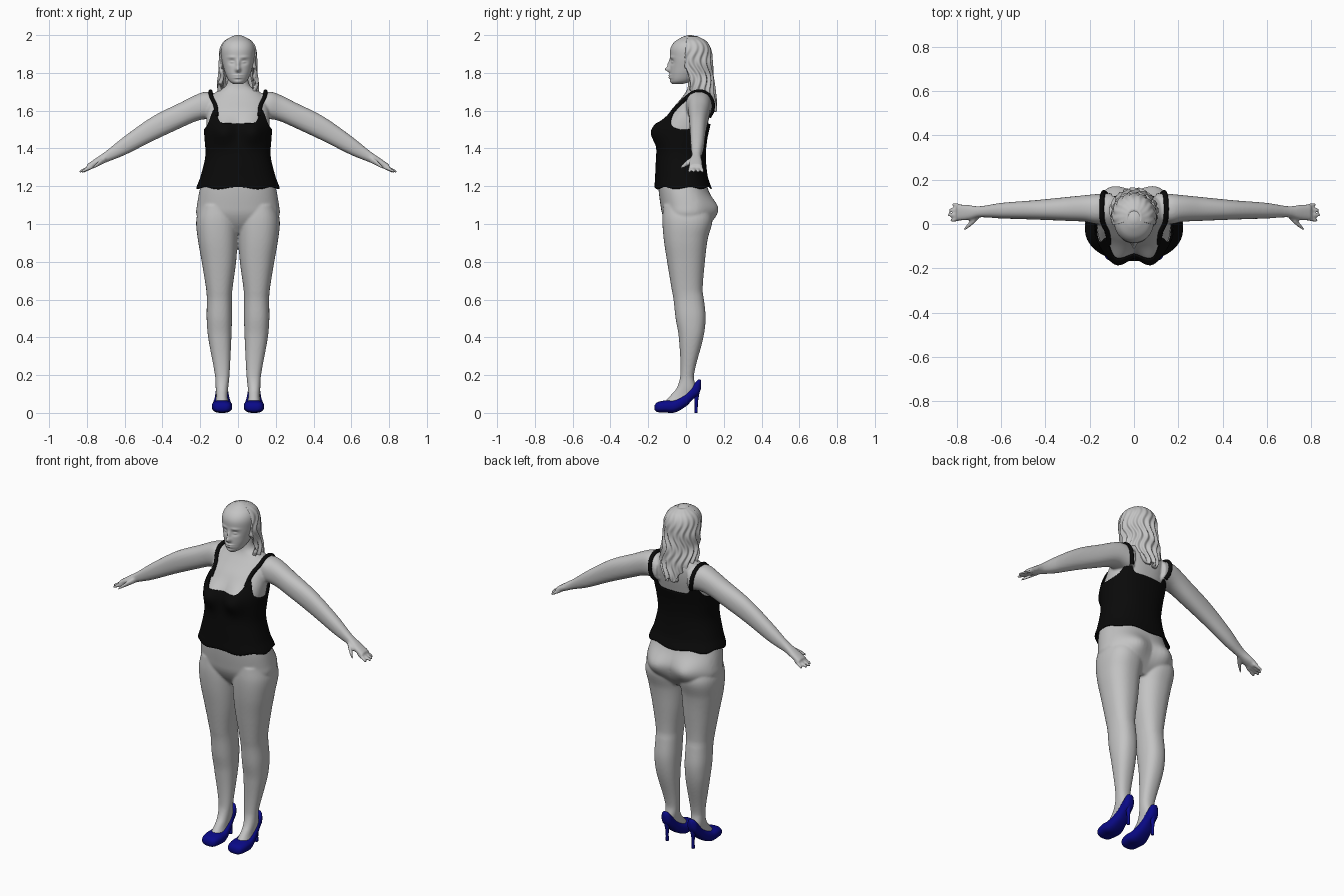
import bpy, bmesh
from math import sin, cos, pi, exp, copysign
from mathutils import Vector

cube = bpy.data.objects.get("Cube")
if cube:
    bpy.data.objects.remove(cube)


def material(name, rgb):
    m = bpy.data.materials.new(name)
    m.use_nodes = True
    m.diffuse_color = (*rgb, 1)
    bsdf = next(n for n in m.node_tree.nodes if n.type == 'BSDF_PRINCIPLED')
    bsdf.inputs["Base Color"].default_value = (*rgb, 1)
    return m


GREY = material("pale grey", (0.55, 0.55, 0.55))
BLACK = material("black fabric", (0.003, 0.003, 0.003))
BLUE = material("blue leather", (0.003, 0.003, 0.25))


def add_object(name, bm, mat):
    bmesh.ops.recalc_face_normals(bm, faces=bm.faces)
    mesh = bpy.data.meshes.new(name)
    bm.to_mesh(mesh)
    bm.free()
    mesh.materials.append(mat)
    mesh.shade_smooth()
    ob = bpy.data.objects.new(name, mesh)
    bpy.context.collection.objects.link(ob)
    return ob


def sample(rows, t):
    """Smooth interpolation of section rows (position, a low, a high, b low, b high)."""
    i = 0
    while i < len(rows) - 2 and t > rows[i + 1][0]:
        i += 1
    p, q = rows[i], rows[i + 1]
    o, r = rows[max(i - 1, 0)], rows[min(i + 2, len(rows) - 1)]
    h = q[0] - p[0]
    u = min(max((t - p[0]) / h, 0), 1)
    out = []
    for k in range(1, 5):
        m0 = (q[k] - o[k]) / (q[0] - o[0]) * h
        m1 = (r[k] - p[k]) / (r[0] - p[0]) * h
        d = q[k] - p[k]
        out.append(p[k] + u * (m0 + u * (3 * d - 2 * m0 - m1 + u * (m0 + m1 - 2 * d))))
    return out


def section_point(sec, angle, power=2.3, grow=0.0):
    al, ah, bl, bh = sec
    c, s = cos(angle), sin(angle)
    return ((al + ah) / 2 + ((ah - al) / 2 + grow) * copysign(abs(c) ** (2 / power), c),
            (bl + bh) / 2 + ((bh - bl) / 2 + grow) * copysign(abs(s) ** (2 / power), s))


def skin_grid(bm, grid, wrap=True):
    rings = [[bm.verts.new(p) for p in ring] for ring in grid]
    n = len(rings[0])
    for r0, r1 in zip(rings, rings[1:]):
        for j in range(n if wrap else n - 1):
            k = (j + 1) % n
            bm.faces.new((r0[j], r0[k], r1[k], r1[j]))
    return rings


def loft(bm, rows, place, steps=40, sides=40, power=2.3):
    grid = []
    for i in range(steps + 1):
        t = rows[0][0] + (rows[-1][0] - rows[0][0]) * i / steps
        sec = sample(rows, t)
        grid.append([place(*section_point(sec, 2 * pi * j / sides, power), t) for j in range(sides)])
    rings = skin_grid(bm, grid)
    bm.faces.new(rings[0])
    bm.faces.new(rings[-1])


def even(rows):
    """Expand rows (z, half width, front, back) to symmetric sections."""
    return [(z, -w, w, f, b) for z, w, f, b in rows]


def bell(d, width):
    return exp(-(d / width) ** 2)


# Section tables
TORSO = even([(.95, .1, -.06, .08), (1.0, .19, -.1, .12), (1.05, .22, -.125, .14),
              (1.1, .217, -.135, .145), (1.18, .203, -.145, .118), (1.25, .183, -.148, .1),
              (1.36, .158, -.143, .09), (1.45, .162, -.135, .098), (1.52, .167, -.122, .113),
              (1.6, .165, -.08, .13), (1.66, .15, -.03, .135), (1.7, .115, 0, .13),
              (1.73, .065, .01, .112), (1.8, .05, .012, .1)])
LEG = [(.05, .05, .12, -.12, 0), (.09, .055, .115, -.085, .045), (.13, .052, .118, -.05, .052),
       (.2, .045, .122, -.03, .042), (.4, .035, .158, -.038, .092), (.5, .032, .166, -.055, .104),
       (.6, .032, .165, -.066, .095), (.65, .03, .168, -.075, .088), (.8, .01, .192, -.1, .1),
       (.92, .002, .213, -.118, .115), (1.02, 0, .221, -.125, .14), (1.1, .02, .2, -.12, .12)]
ARM = [(.1, 1.55, 1.685, 0, .14), (.17, 1.555, 1.7, 0, .135), (.22, 1.545, 1.685, .01, .13),
       (.3, 1.51, 1.645, .014, .122), (.45, 1.44, 1.57, .02, .107), (.6, 1.365, 1.465, .025, .095),
       (.7, 1.325, 1.385, .03, .08), (.75, 1.303, 1.35, .018, .086), (.8, 1.285, 1.315, .016, .088)]


def torso_place(x, y, z):
    side = abs(x)
    if y < -.03:
        y -= .05 * bell(side - .08, .06) * bell(z - 1.49, .065)
    elif y > .05:
        y += .035 * bell(side - .1, .075) * bell(z - 1.07, .07)
    return (x, y, z)


# Body: torso, legs, arms and fingers fused into one skin
bm = bmesh.new()
loft(bm, TORSO, torso_place, 70, 64)
for s in (1, -1):
    loft(bm, LEG, lambda x, y, z: (s * x, y, z), 60)
    limb = lambda z, y, x: (s * x, y, z)
    loft(bm, ARM, limb, 50)
    for k, tip in enumerate((.83, .842, .838, .822)):
        y, dy, r = .026 + .0175 * k, .006 * (k - 1.5), .0085
        z = 1.3
        loft(bm, [(.77, z - r, z + r + .006, y - r, y + r),
                  (tip - .008, 1.272, 1.288, y + dy - r, y + dy + r),
                  (tip, 1.27, 1.28, y + dy - .004, y + dy + .004)], limb, 10, 12)
    loft(bm, [(.7, 1.325, 1.36, .025, .055), (.73, 1.31, 1.34, -.005, .027),
              (.758, 1.295, 1.315, -.026, -.008), (.768, 1.29, 1.305, -.03, -.02)], limb, 10, 12)
body = add_object("body", bm, GREY)
mod = body.modifiers.new("fuse", 'REMESH')
mod.mode, mod.voxel_size, mod.use_smooth_shade = 'VOXEL', .0065, True
mod = body.modifiers.new("soften", 'SMOOTH')
mod.factor, mod.iterations = .5, 4

# Head with modelled face
HEAD = even([(1.74, .022, -.07, -.02), (1.755, .045, -.08, .03), (1.79, .064, -.084, .07),
             (1.83, .077, -.084, .1), (1.88, .088, -.084, .12), (1.93, .089, -.082, .12),
             (1.965, .073, -.06, .1), (1.99, .038, -.02, .065), (2.0, .01, .01, .03)])


def face_place(x, y, z):
    if y < 0:
        side = abs(x)
        nose = .024 * bell(x, .013) * bell(z - 1.818, .014) + .013 * bell(x, .01) * bell(z - 1.845, .022)
        lips = .009 * bell(x, .022) * (bell(z - 1.787, .005) + bell(z - 1.775, .006))
        brow = .004 * bell(side - .035, .022) * bell(z - 1.883, .008)
        sockets = .01 * bell(side - .032, .018) * bell(z - 1.858, .014)
        lids = .007 * bell(side - .032, .011) * bell(z - 1.857, .006)
        chin = .005 * bell(x, .02) * bell(z - 1.752, .01)
        y -= nose + lips + brow + lids + chin - sockets
    return (x, y, z)


bm = bmesh.new()
loft(bm, HEAD, face_place, 90, 120, 2.1)
add_object("head", bm, GREY)

# Long wavy hair around the back and sides
HAIR = even([(1.58, .075, 0, .162), (1.68, .1, -.03, .156), (1.74, .106, -.04, .148),
             (1.8, .099, -.06, .14), (1.87, .098, -.075, .138), (1.93, .094, -.07, .13),
             (1.97, .071, -.05, .105), (1.995, .028, -.01, .06)])
grid = []
for i in range(61):
    ring = []
    for j in range(97):
        a = -.1 * pi + 1.2 * pi * j / 96
        bottom = 1.6 + .09 * cos(a) ** 2 + .015 * sin(9 * a)
        z = 1.995 + (bottom - 1.995) * i / 60
        wave = .006 * min(1, (1.995 - z) * 6) * sin(17 * a + 2.5 * sin(38 * z))
        x, y = section_point(sample(HAIR, z), a, 2.1, wave)
        ring.append((x, y, z))
    grid.append(ring)
bm = bmesh.new()
skin_grid(bm, grid, False)
hair = add_object("hair", bm, GREY)
mod = hair.modifiers.new("thickness", 'SOLIDIFY')
mod.thickness, mod.offset = .02, -1

# Sleeveless top following the torso, with scooped neck and armholes
grid = []
for i in range(41):
    ring = []
    for j in range(96):
        a = 2 * pi * j / 96
        side = abs(cos(a))
        top = 1.53 + .075 * bell(side - .68, .13) - .03 * side ** 6
        z = 1.19 + .006 * sin(7 * a) * (1 - i / 40) + (top - 1.19) * i / 40
        x, y = section_point(sample(TORSO, z), a, 2.3, .009 + .005 * bell(z - 1.19, .04))
        ring.append(torso_place(x, y, z))
    grid.append(ring)
bm = bmesh.new()
skin_grid(bm, grid)
tank = add_object("tank_top", bm, BLACK)
tank.modifiers.new("thickness", 'SOLIDIFY').thickness = .006

# Shoulder straps laid on the body
bpy.context.view_layer.update()
skin = body.evaluated_get(bpy.context.evaluated_depsgraph_get())
PATH = [(.122, -.1, 1.58), (.13, -.06, 1.64), (.138, -.01, 1.69), (.143, .05, 1.71),
        (.143, .1, 1.705), (.14, .14, 1.66), (.132, .145, 1.6), (.122, .14, 1.55)]
for s, label in ((1, "left"), (-1, "right")):
    curve = bpy.data.curves.new(label + "_strap", 'CURVE')
    curve.dimensions = '3D'
    curve.bevel_depth, curve.bevel_resolution = .011, 2
    curve.use_fill_caps = True
    line = curve.splines.new('BEZIER')
    line.bezier_points.add(len(PATH) - 1)
    for pt, co in zip(line.bezier_points, PATH):
        ok, near, normal, _ = skin.closest_point_on_mesh(Vector((s * co[0], co[1], co[2])))
        pt.co = near + normal * .004
        pt.handle_left_type = pt.handle_right_type = 'AUTO'
    curve.materials.append(BLACK)
    bpy.context.collection.objects.link(bpy.data.objects.new(label + "_strap", curve))

# High heeled shoes
SHOE = [(-.166, .06, .108, .015, .04), (-.155, .042, .127, .005, .055), (-.11, .031, .138, .002, .066),
        (-.06, .033, .136, .002, .07), (0, .045, .124, .035, .105), (.04, .053, .117, .075, .15),
        (.068, .058, .112, .1, .178), (.08, .072, .098, .13, .172)]
HEEL = [(0, .077, .093, .045, .062), (.05, .077, .093, .046, .063), (.1, .07, .1, .04, .07),
        (.14, .06, .11, .03, .078)]
for s, label in ((1, "left"), (-1, "right")):
    bm = bmesh.new()
    loft(bm, SHOE, lambda x, z, y: (s * x, y, z), 40, 32, 2.6)
    loft(bm, HEEL, lambda x, y, z: (s * x, y, z), 16, 20)
    add_object(label + "_shoe", bm, BLUE)
